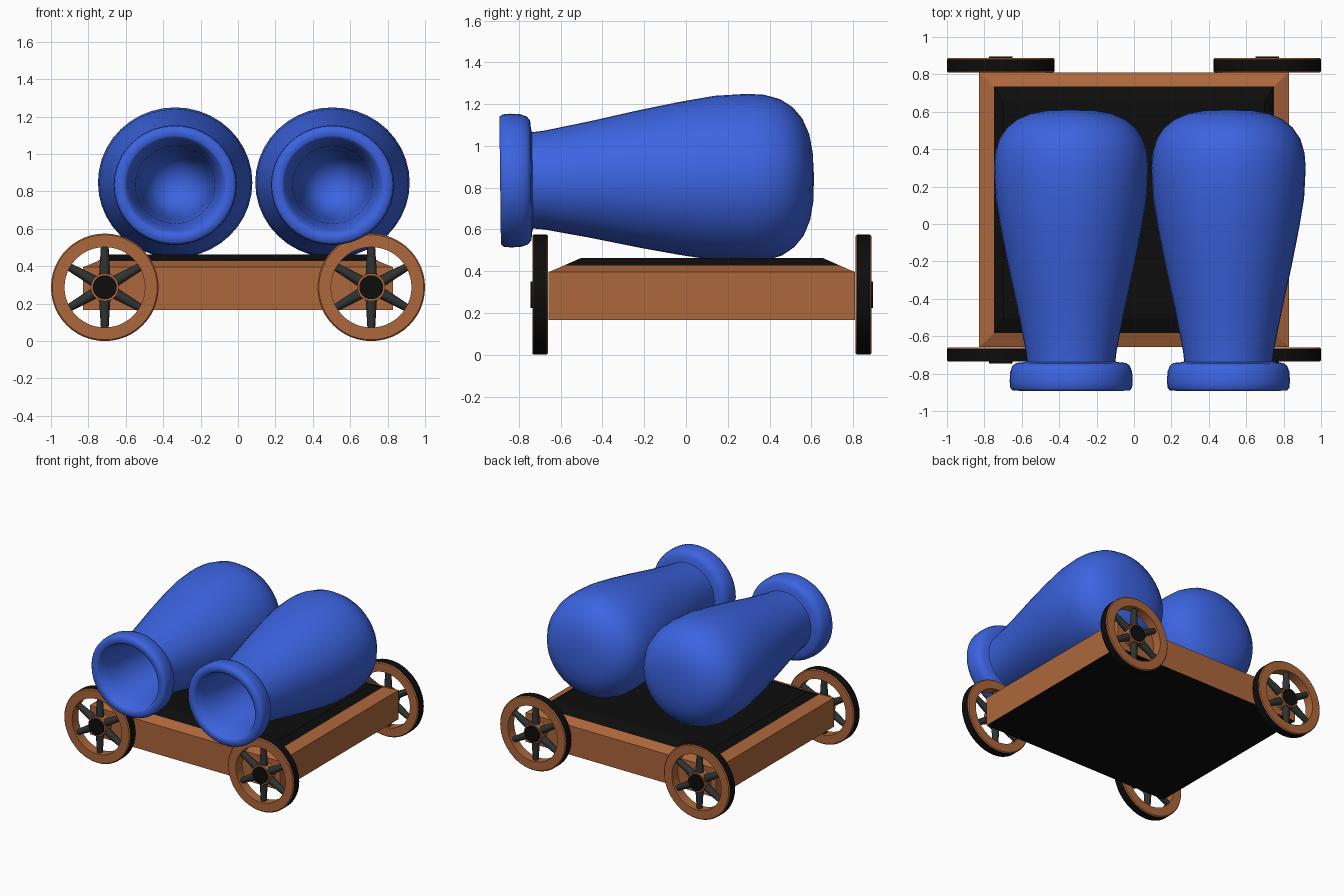
import bpy, bmesh, math
from mathutils import Matrix, Vector

cube = bpy.data.objects.get("Cube")
if cube:
    bpy.data.objects.remove(cube, do_unlink=True)


def material(name, rgb):
    m = bpy.data.materials.new(name)
    m.use_nodes = True
    m.diffuse_color = (*rgb, 1)
    m.node_tree.nodes["Principled BSDF"].inputs["Base Color"].default_value = (*rgb, 1)
    return m


BLUE = material("blue glaze", (0.045, 0.127, 0.75))
BROWN = material("brown wood", (0.42, 0.135, 0.045))
BLACK = material("black", (0.004, 0.004, 0.004))
GREY = material("dark iron", (0.03, 0.032, 0.032))


def finish(name, bm, mats, smooth=True, angle=35):
    """Turn a bmesh into a named, shaded object."""
    bmesh.ops.recalc_face_normals(bm, faces=bm.faces)
    mesh = bpy.data.meshes.new(name)
    bm.to_mesh(mesh)
    bm.free()
    for m in mats:
        mesh.materials.append(m)
    ob = bpy.data.objects.new(name, mesh)
    bpy.context.collection.objects.link(ob)
    if smooth:
        bpy.ops.object.select_all(action="DESELECT")
        ob.select_set(True)
        bpy.context.view_layer.objects.active = ob
        bpy.ops.object.shade_smooth_by_angle(angle=math.radians(angle))
    return ob


def lathe(name, profile, mats, closed=False, segments=40, angle=35, rule=None):
    """Spin (radius, y) points around the y axis."""
    bm = bmesh.new()
    rings = []
    for r, y in profile:
        if r == 0:
            rings.append([bm.verts.new((0, y, 0))] * segments)
        else:
            turns = [2 * math.pi * i / segments for i in range(segments)]
            rings.append([bm.verts.new((r * math.cos(a), y, r * math.sin(a))) for a in turns])
    pairs = list(zip(rings, rings[1:]))
    if closed:
        pairs.append((rings[-1], rings[0]))
    for k, (a, b) in enumerate(pairs):
        for i in range(segments):
            j = (i + 1) % segments
            corners = list(dict.fromkeys((a[i], a[j], b[j], b[i])))
            face = bm.faces.new(corners)
            face.material_index = rule(k) if rule else 0
    return finish(name, bm, mats, True, angle)


# Cart bed: box with a sloped wooden edge and a raised black deck
def cart_bed():
    levels = [(0.167, 0, 0), (0.395, 0, 0), (0.428, 0.08, 0.075), (0.463, 0.13, 0.155)]
    bm = bmesh.new()
    loops = []
    for z, ix, iy in levels:
        x, y0, y1 = 0.828 - ix, -0.658 + iy, 0.81 - iy
        loops.append([bm.verts.new(p) for p in ((-x, y0, z), (x, y0, z), (x, y1, z), (-x, y1, z))])
    for k, (a, b) in enumerate(zip(loops, loops[1:])):
        for i in range(4):
            j = (i + 1) % 4
            bm.faces.new((a[i], a[j], b[j], b[i])).material_index = int(k == 2)
    bm.faces.new(loops[0]).material_index = 1
    bm.faces.new(loops[-1]).material_index = 1
    finish("cart_bed", bm, [BROWN, BLACK], smooth=False)


# Jar: outside from the round base to the lip, then the tapering bore
JAR = [(0, 0.613), (0.12, 0.608), (0.21, 0.592), (0.285, 0.56), (0.34, 0.515), (0.38, 0.455),
       (0.402, 0.38), (0.408, 0.3), (0.4, 0.14), (0.372, -0.03), (0.335, -0.22), (0.283, -0.46),
       (0.24, -0.68), (0.234, -0.735), (0.255, -0.74), (0.29, -0.743), (0.31, -0.758),
       (0.322, -0.79), (0.325, -0.84), (0.322, -0.875), (0.31, -0.89), (0.27, -0.89),
       (0.257, -0.88), (0.235, -0.8), (0.21, -0.7), (0.19, -0.4), (0.16, -0.1), (0.1, 0), (0, 0.03)]


def jar(name, x):
    ob = lathe(name, JAR, [BLUE], angle=60)
    ob.location = (x, 0, 0.844)
    ob.rotation_euler.x = 0.012
    ob.scale = (1.012, 1, 0.985)


# Wheel: tyre ring, hub, hub cap and six tapered spokes
def wheel(label, x, y, out):
    centre = Vector((x, y, 0.2875))
    w, c = 0.038, 0.007
    rim = [(0.215, -w), (0.2875 - c, -w), (0.2875, c - w), (0.2875, w - c), (0.2875 - c, w), (0.215, w)]
    parts = [
        lathe(label + "_rim", rim, [BROWN, BLACK], closed=True, segments=48,
              rule=lambda k: int(k == 2)),
        lathe(label + "_hub", [(0, -w), (0.075, -w), (0.075, w), (0, w)], [BROWN], segments=24),
        lathe(label + "_hub_cap", [(0, 0), (0.064, 0), (0.064, out * (w + 0.009)), (0, out * (w + 0.009))],
              [BLACK], segments=24),
    ]
    bm = bmesh.new()
    for i in range(6):
        turn = Matrix.Rotation(math.radians(60 * i), 4, "Y")
        bmesh.ops.create_cone(bm, cap_ends=True, segments=12, radius1=0.031, radius2=0.02, depth=0.18,
                              matrix=turn @ Matrix.Translation((0, 0, 0.14)))
    parts.append(finish(label + "_spokes", bm, [GREY]))
    for part in parts:
        part.location = centre


cart_bed()
jar("right_jar", -0.336)
jar("left_jar", 0.505)
for end, y, out in (("front", -0.698, -1), ("back", 0.849, 1)):
    for side, x in (("right", -0.7125), ("left", 0.7125)):
        wheel(f"{end}_{side}_wheel", x, y, out)
